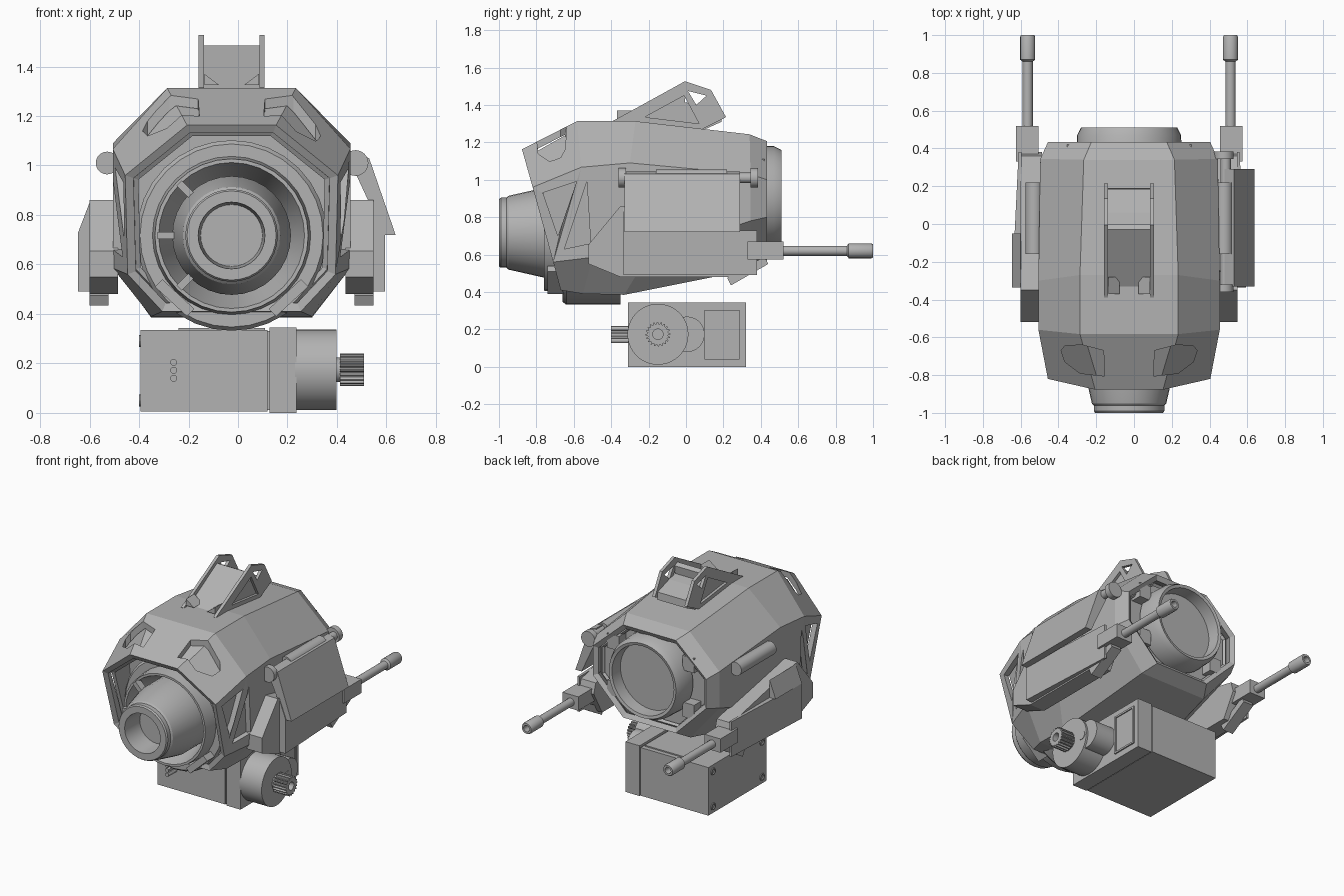
import bpy, bmesh, math

if "Cube" in bpy.data.objects:
    bpy.data.objects.remove(bpy.data.objects["Cube"])

CX = -0.026          # symmetry plane of the body
GUN_Z, REAR_Z = 0.717, 0.91

grey = bpy.data.materials.new("plain_grey")
grey.use_nodes = True
grey.diffuse_color = (0.45, 0.45, 0.45, 1)
grey.node_tree.nodes["Principled BSDF"].inputs["Base Color"].default_value = (0.45, 0.45, 0.45, 1)


def finish(name, bm, smooth=False):
    bmesh.ops.remove_doubles(bm, verts=bm.verts, dist=1e-5)
    bmesh.ops.recalc_face_normals(bm, faces=bm.faces)
    me = bpy.data.meshes.new(name)
    bm.to_mesh(me)
    bm.free()
    me.materials.append(grey)
    ob = bpy.data.objects.new(name, me)
    bpy.context.collection.objects.link(ob)
    bpy.ops.object.select_all(action="DESELECT")
    ob.select_set(True)
    bpy.context.view_layer.objects.active = ob
    if smooth:
        bpy.ops.object.shade_smooth_by_angle(angle=math.radians(30))
    return ob


def prism(name, pts, a, b, axis="x"):
    """Extrude a 2D outline from a to b along an axis."""
    place = {"x": lambda p, t: (t, p[0], p[1]),
             "y": lambda p, t: (p[0], t, p[1]),
             "z": lambda p, t: (p[0], p[1], t)}[axis]
    bm = bmesh.new()
    lo, hi = [[bm.verts.new(place(p, t)) for p in pts] for t in (a, b)]
    bm.faces.new(lo)
    bm.faces.new(hi)
    for i in range(len(pts)):
        j = (i + 1) % len(pts)
        bm.faces.new((lo[i], lo[j], hi[j], hi[i]))
    return finish(name, bm)


def box(name, x, y, z):
    return prism(name, [(y[0], z[0]), (y[1], z[0]), (y[1], z[1]), (y[0], z[1])], *x)


def lathe(name, profile, c, axis="y", n=32):
    """Turn a (radius, distance) profile around the x or y axis."""
    bm = bmesh.new()
    rings = []
    for i in range(n):
        u, v = math.cos(2 * math.pi * i / n), math.sin(2 * math.pi * i / n)
        rings.append([bm.verts.new((c[0] + r * u, t, c[1] + r * v) if axis == "y"
                                   else (t, c[0] + r * u, c[1] + r * v)) for r, t in profile])
    for i in range(n):
        a, b = rings[i], rings[(i + 1) % n]
        for k in range(len(profile) - 1):
            bm.faces.new((a[k], a[k + 1], b[k + 1], b[k]))
    return finish(name, bm, True)


def rod(name, c, r, a, b, axis="y", n=24):
    return lathe(name, [(0, a), (r, a), (r, b), (0, b)], c, axis, n)


def modify(ob, kind, **settings):
    bpy.context.view_layer.objects.active = ob
    mod = ob.modifiers.new(kind, kind)
    for key, value in settings.items():
        setattr(mod, key, value)
    bpy.ops.object.modifier_apply(modifier=mod.name)


def cut(ob, cutter):
    cutter.hide_render = True
    modify(ob, "BOOLEAN", operation="DIFFERENCE", solver="EXACT", object=cutter)
    bpy.data.objects.remove(cutter)


# Octagonal hull stations: top, upper side, lower side and bottom corner
STATIONS = [
    [(.18, -.877, 1.163), (.43, -.82, .96), (.42, -.71, .56), (.28, -.67, .41)],
    [(.26, -.583, 1.313), (.48, -.56, 1.067), (.48, -.5, .585), (.325, -.55, .39)],
    [(.26, -.27, 1.313), (.48, -.3, 1.09), (.48, -.2, .6), (.325, -.33, .385)],
    [(.24, .34, 1.243), (.47, .345, 1.03), (.47, .345, .78), (.25, .345, .52)],
    [(.2, .433, 1.206), (.43, .433, 1.0), (.43, .433, .8), (.2, .433, .57)],
]


def hull(name, scale, inset, caps, thick):
    bm = bmesh.new()
    rings = []
    for k, half in enumerate(STATIONS):
        dy = inset if k == 0 else -inset if k == 4 else 0
        full = [(1, p) for p in half] + [(-1, p) for p in reversed(half)]
        rings.append([bm.verts.new((CX + s * x * scale, y + dy, .82 + (z - .82) * scale))
                      for s, (x, y, z) in full])
    for a, b in zip(rings, rings[1:]):
        for i in range(8):
            j = (i + 1) % 8
            bm.faces.new((a[i], a[j], b[j], b[i]))
    ob = finish(name, bm)
    modify(ob, "SOLIDIFY", thickness=thick, offset=-1, use_even_offset=True)
    for k in caps:
        bm = bmesh.new()
        bm.faces.new([bm.verts.new((CX + s * x * scale, y, .82 + (z - .82) * scale))
                      for s, (x, y, z) in [(1, p) for p in STATIONS[k]]
                      + [(-1, p) for p in reversed(STATIONS[k])]])
        finish(name + "_bulkhead", bm)
    return ob


# Outer armour with cut brow pockets and side windows over an inner liner
armour = hull("hull_armour", 1, 0, [], .035)
hull("hull_liner", .92, .05, [1, 3], .02)
POCKET = [(.13, -.805), (.135, -.67), (.25, -.64), (.34, -.645), (.36, -.67), (.34, -.73), (.26, -.79)]
WINDOWS = [[(-.765, .93), (-.585, .99), (-.685, .7)], [(-.53, .99), (-.65, .63), (-.51, .66)]]
for s in (1, -1):
    cut(armour, prism("pocket_cutter", [(CX + s * x, y) for x, y in POCKET], 1.0, 1.4, "z"))
    for tri in WINDOWS:
        cut(armour, prism("window_cutter", tri, CX + s * .36, CX + s * .6))

# Front lens barrel and its shroud
lathe("lens_barrel", [(0, -.85), (.125, -.85), (.135, -1), (.18, -1), (.187, -.99), (.187, -.96),
                      (.197, -.95), (.24, -.76), (.24, -.55)], (CX, GUN_Z))
lathe("lens_shroud", [(.24, -.6), (.295, -.76), (.31, -.76), (.32, -.66), (.37, -.66),
                      (.385, -.64), (.385, -.35), (0, -.35)], (CX, GUN_Z))
for deg in (135, 180, 225):
    u, v = math.cos(math.radians(deg)), math.sin(math.radians(deg))
    pts = [(CX + r * u - w * v, GUN_Z + r * v + w * u)
           for r, w in ((.19, .015), (.3, .015), (.3, -.015), (.19, -.015))]
    prism("shroud_strut", pts, -.79, -.74, "y")

# Rear ring with recessed disc
lathe("rear_ring", [(0, .42), (.23, .42), (.235, .505), (.255, .51), (.275, .47), (.28, .36), (0, .36)],
      (CX, REAR_Z - .005), n=40)
for s in (1, -1):
    for z in (.74, 1.06):
        box("rear_clamp", (CX + s * .24, CX + s * .33), (.34, .42), (z - .05, z + .05))

# Top sight
outline = [(-.39, 1.3), (-.39, 1.315), (-.005, 1.527), (.134, 1.48), (.214, 1.335), (.075, 1.265)]
HOLES = [[(-.22, 1.335), (-.01, 1.45), (.07, 1.3)], [(.01, 1.475), (.11, 1.45), (.055, 1.4)]]
for s in (1, -1):
    side = prism("sight_side", outline, CX + s * .112, CX + s * .133)
    for tri in HOLES:
        cut(side, prism("sight_cutter", tri, CX + s * .1, CX + s * .15))
    prism("sight_gusset", [(CX + s * .11, 1.325), (CX + s * .11, 1.37), (CX + s * .05, 1.325)],
          -.37, -.28, "y")
prism("sight_panel", [(-.37, 1.29), (-.03, 1.485), (.0, 1.47), (-.02, 1.29)], CX - .115, CX + .115)
prism("sight_block", [(-.05, 1.26), (-.03, 1.42), (.06, 1.40), (.185, 1.36), (.19, 1.31), (.08, 1.26)],
      CX - .115, CX + .115)

# Side pods, hinge cylinders and guns
SLAB = [(-.52, .655), (-.52, .55), (-.35, .48), (.29, .48), (.38, .64), (.36, .71), (-.35, .86)]
for s in (1, -1):
    def X(d):
        return CX + s * d
    prism("pod_slab", SLAB, X(.46), X(.574))
    prism("pod_cover", [(X(.57), -.335), (X(.62), -.335), (X(.585), .38), (X(.57), .38)], .49, .73, "z")
    prism("pod_cover_top", [(X(.57), .73), (X(.62), .73), (X(.574), .85)], -.335, -.05, "y")
    prism("pod_fin", [(.24, .435), (.44, .55), (.42, .59), (.22, .475)], X(.497), X(.574))
    rod("hinge_cylinder", (X(.503), 1.01), .046, -.16, .22)
    box("gun_housing", (X(.48), X(.6)), (.33, .52), (.575, .67))
    rod("gun_barrel", (X(.537), .62), .027, .5, .88, n=16)
    lathe("gun_tip", [(0, .94), (.02, .94), (.022, 1), (.035, 1), (.04, .99), (.04, .87), (.027, .86)],
          (X(.537), .62), n=16)
    # Chin brackets
    prism("chin_bracket", [(X(.31), .51), (X(.28), .54), (X(.15), .42), (X(.18), .39)], -.74, -.64, "y")

# Armoured shield hung from a rod on one side
prism("shield_plate", [(.48, 1.045), (.53, 1.03), (.637, .72), (.59, .72), (.47, .98)], -.33, .29, "y")
rod("shield_rod", (.485, 1.01), .028, -.36, .385)
for y in (-.36, .345):
    rod("rod_cap", (.475, 1.01), .052, y, y + .04)

# Servo base in two layers with a narrow seam
box("base_box", (-.394, .12), (-.31, .32), (.005, .335))
box("base_seam", (.11, .14), (-.3, .31), (.012, .33))
box("base_end", (.128, .236), (-.31, .32), (0, .345))
box("base_top_plate", (-.24, .11), (-.28, .29), (.33, .343))
panel = box("base_panel", (.23, .245), (.1, .285), (.04, .305))
cut(panel, box("panel_cutter", (.238, .26), (.112, .273), (.052, .293)))
rod("motor_drum", (-.15, .174), .163, .23, .398, "x", 40)
rod("motor_lobe", (.005, .174), .095, .23, .385, "x")
rod("lobe_pin", (-.03, .174), .03, .38, .402, "x", 16)
for y in (-.26, .27):
    for z in (.05, .29):
        lathe("base_screw", [(0, -.39), (.014, -.392), (.016, -.4), (.024, -.4), (.024, -.39)],
              (y, z), "x", 12)
for z in (.14, .172, .204):
    rod("base_wire", (-.26, z), .014, -.4, -.3, n=12)

# Toothed output gear
TEETH = 20
teeth = []
for i in range(TEETH * 4):
    ang, r = 2 * math.pi * i / (TEETH * 4), .066 if i % 4 < 2 else .055
    teeth.append((-.15 + r * math.cos(ang), .174 + r * math.sin(ang)))
gear = prism("output_gear", teeth, .412, .51)
cut(gear, rod("gear_cutter", (-.15, .174), .028, .46, .55, "x"))
rod("gear_collar", (-.15, .174), .05, .39, .42, "x")
